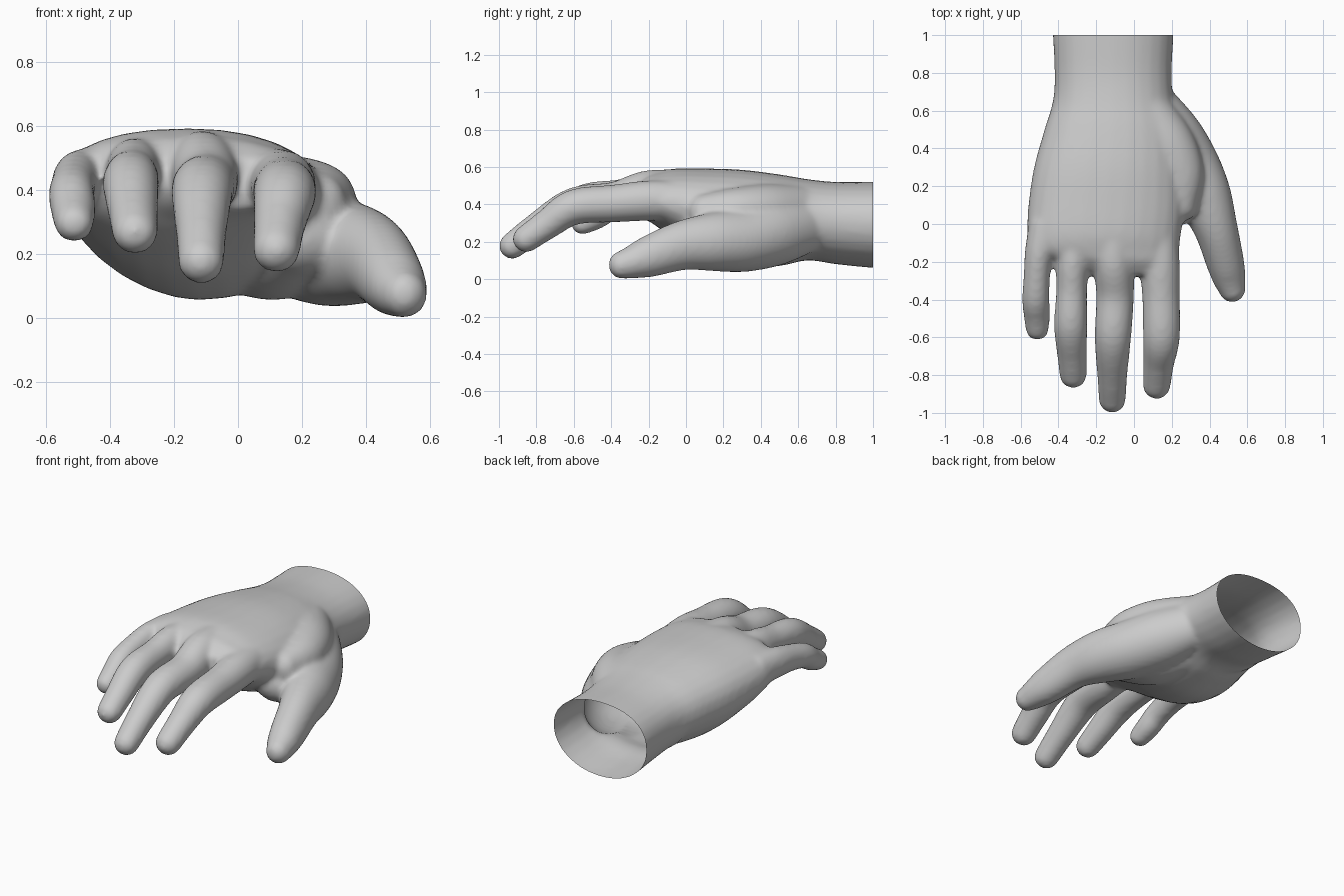
import bpy, bmesh, math
from mathutils import Vector

if "Cube" in bpy.data.objects:
    bpy.data.objects.remove(bpy.data.objects["Cube"])

SIDES = 28
skin = bpy.data.materials.new("skin_grey")
skin.diffuse_color = (0.6, 0.6, 0.6, 1)
skin.use_nodes = True
skin.node_tree.nodes["Principled BSDF"].inputs["Base Color"].default_value = skin.diffuse_color
bm = bmesh.new()


def smooth_rows(rows, steps=5):
    """Catmull-Rom interpolation through rows of numbers."""
    out = []
    for i in range(len(rows) - 1):
        a, b, c, d = (rows[max(0, min(len(rows) - 1, i + k))] for k in (-1, 0, 1, 2))
        for s in range(steps):
            t = s / steps
            out.append([0.5 * (2 * q + (r - p) * t + (2 * p - 5 * q + 4 * r - u) * t * t
                               + (3 * q - p - 3 * r + u) * t ** 3)
                        for p, q, r, u in zip(a, b, c, d)])
    return out + [list(rows[-1])]


def loft(rings):
    """Closed skin over a list of point rings."""
    loops = [[bm.verts.new(p) for p in ring] for ring in rings]
    for a, b in zip(loops, loops[1:]):
        for i in range(SIDES):
            j = (i + 1) % SIDES
            bm.faces.new((a[i], a[j], b[j], b[i]))
    bm.faces.new(loops[0][::-1])
    bm.faces.new(loops[-1])


def palm_ring(y, left, right, top, mid, bottom):
    """Flat-backed section with its own upper and lower height."""
    pts = []
    for i in range(SIDES):
        a = 2 * math.pi * i / SIDES
        c, s = math.cos(a), math.sin(a)
        if s > 0:
            e = 0.85 if c < 0 else 0.95
        else:
            e = 1.15 if c < 0 and y < 0.6 else 0.97
        x = (left + right) / 2 + (right - left) / 2 * math.copysign(abs(c) ** e, c)
        h = top - mid if s > 0 else mid - bottom
        pts.append((x, y, mid + h * math.copysign(abs(s) ** e, s)))
    return pts


def digit(path):
    """Rounded tube; each path row is x, y, z, half width, half depth."""
    rows = smooth_rows(path)
    rings = []
    for i, r in enumerate(rows):
        d = Vector(rows[min(i + 1, len(rows) - 1)][:3]) - Vector(rows[max(i - 1, 0)][:3])
        d.normalize()
        side = d.cross(Vector((0, 0, 1))).normalized()
        up = side.cross(d)
        caps = [0] if i < len(rows) - 1 else [0, 0.3, 0.6, 0.9, 1.2, 1.45]
        for k in caps:
            c = Vector(r[:3]) + d * math.sin(k) * r[3]
            rings.append([c + (side * math.cos(a) * (r[3] + .002) + up * math.sin(a) * (r[4] + .003))
                          * math.cos(k) for a in (2 * math.pi * j / SIDES for j in range(SIDES))])
    loft(rings)


# Wrist and palm: y, left, right, top, widest height, bottom
palm = [(1.08, -.43, .21, .52, .30, .06), (1.0, -.43, .21, .52, .30, .06),
        (.8, -.42, .20, .52, .31, .08), (.65, -.43, .21, .535, .32, .10),
        (.5, -.475, .25, .56, .34, .07), (.3, -.53, .27, .585, .36, .06),
        (.1, -.56, .27, .592, .38, .12), (-.05, -.565, .25, .592, .40, .21),
        (-.14, -.54, .24, .575, .41, .27), (-.2, -.42, .23, .555, .41, .31),
        (-.27, -.24, .19, .50, .42, .34)]
loft([palm_ring(*r) for r in smooth_rows(palm)])

# Index, middle, ring and little finger
digit([(.12, 0, .42, .10, .10), (.135, -.2, .42, .105, .105), (.143, -.38, .405, .098, .098),
       (.145, -.6, .385, .096, .092), (.13, -.74, .295, .08, .078), (.12, -.855, .215, .072, .07)])
digit([(-.12, 0, .47, .10, .11), (-.11, -.2, .465, .105, .115), (-.10, -.38, .42, .098, .098),
       (-.112, -.6, .395, .095, .092), (-.115, -.8, .272, .078, .078), (-.115, -.93, .178, .07, .068)])
digit([(-.31, 0, .46, .09, .10), (-.325, -.2, .46, .086, .10), (-.33, -.35, .445, .08, .086),
       (-.335, -.54, .42, .086, .086), (-.328, -.7, .33, .076, .074), (-.322, -.8, .27, .07, .066)])
digit([(-.47, 0, .43, .085, .10), (-.502, -.15, .43, .074, .09), (-.515, -.28, .415, .068, .076),
       (-.52, -.4, .385, .07, .07), (-.515, -.48, .335, .068, .066), (-.512, -.555, .298, .06, .058)])

# Thumb with its fleshy base
digit([(.06, .7, .30, .11, .13), (.17, .49, .25, .17, .17), (.275, .31, .21, .175, .168),
       (.365, .15, .20, .15, .155), (.432, -.02, .18, .115, .13), (.482, -.2, .12, .099, .108),
       (.505, -.29, .09, .086, .086), (.52, -.345, .075, .07, .072)])

# Web between thumb and index finger
digit([(.05, .6, .37, .14, .13), (.17, .42, .37, .15, .135), (.24, .26, .37, .13, .115),
       (.255, .1, .35, .085, .1)])

# Pad of the palm joining the thumb base
digit([(.0, .5, .24, .15, .15), (.12, .3, .21, .17, .15), (.2, .12, .25, .14, .12)])

bmesh.ops.recalc_face_normals(bm, faces=bm.faces)
mesh = bpy.data.meshes.new("hand")
bm.to_mesh(mesh)
bm.free()
hand = bpy.data.objects.new("hand", mesh)
bpy.context.collection.objects.link(hand)
mesh.materials.append(skin)
bpy.context.view_layer.objects.active = hand
hand.select_set(True)

# Fuse all parts into one skin and soften the joins
fuse = hand.modifiers.new("fuse", 'REMESH')
fuse.mode = 'VOXEL'
fuse.voxel_size = 0.014
soft = hand.modifiers.new("soften", 'SMOOTH')
soft.factor = 0.5
soft.iterations = 12
for name in ("fuse", "soften"):
    bpy.ops.object.modifier_apply(modifier=name)

bm = bmesh.new()
bm.from_mesh(hand.data)

# Keep only the outer skin
left, islands = set(bm.verts), []
while left:
    stack = [left.pop()]
    island = list(stack)
    while stack:
        v = stack.pop()
        for e in v.link_edges:
            o = e.other_vert(v)
            if o in left:
                left.remove(o)
                island.append(o)
                stack.append(o)
    islands.append(island)
islands.sort(key=len)
for island in islands[:-1]:
    bmesh.ops.delete(bm, geom=island, context='VERTS')

# Cut the wrist open
bmesh.ops.bisect_plane(bm, geom=bm.verts[:] + bm.edges[:] + bm.faces[:],
                       plane_co=(0, 1, 0), plane_no=(0, 1, 0), clear_outer=True)
bm.to_mesh(hand.data)
bm.free()
bpy.ops.object.shade_smooth_by_angle(angle=math.radians(60))
